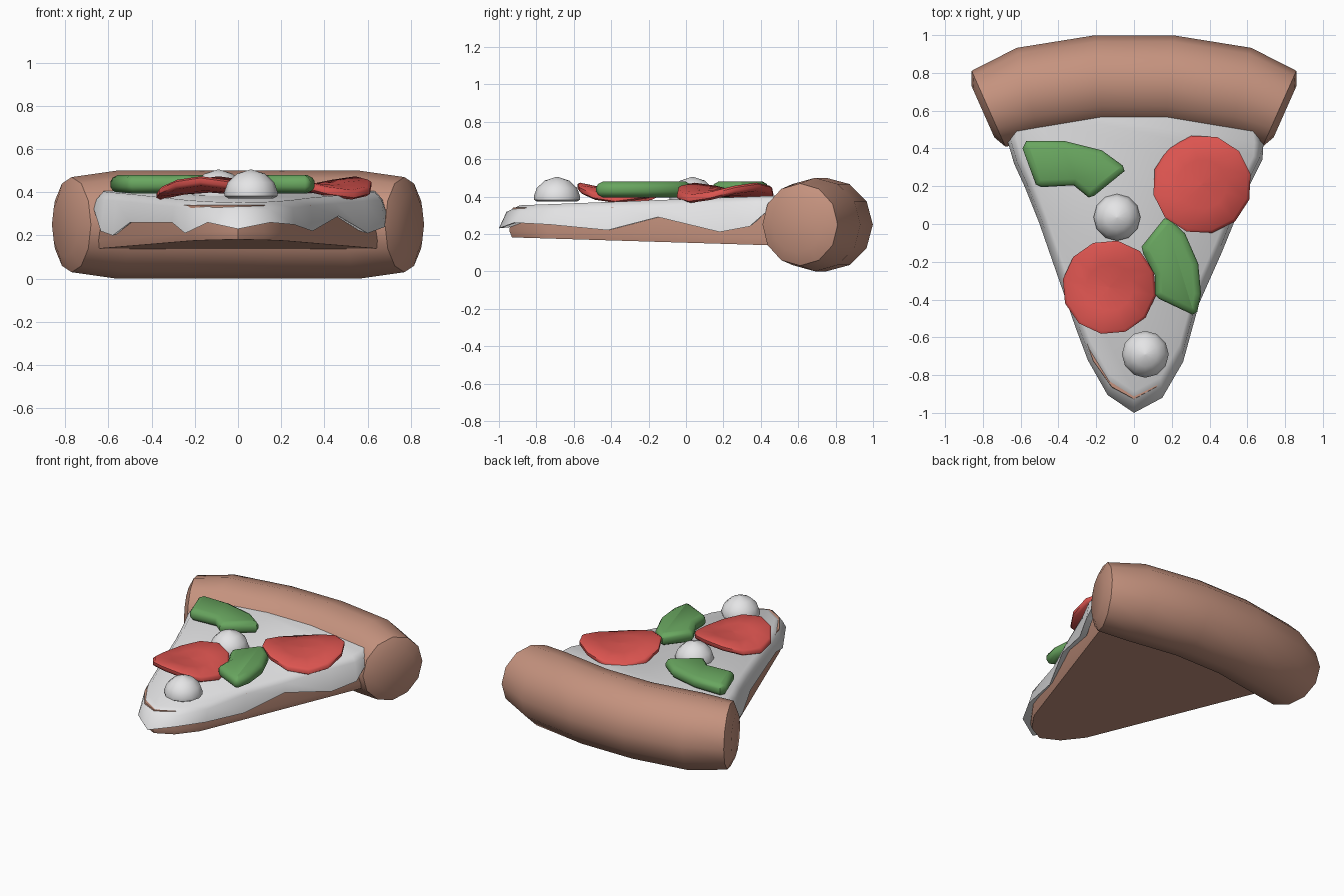
import bpy, bmesh, math
from mathutils import Vector

if "Cube" in bpy.data.objects:
    bpy.data.objects.remove(bpy.data.objects["Cube"])


def material(name, rgb):
    m = bpy.data.materials.new(name)
    m.diffuse_color = (*rgb, 1)
    m.use_nodes = True
    m.node_tree.nodes["Principled BSDF"].inputs["Base Color"].default_value = m.diffuse_color
    return m


BROWN = material("crust brown", (0.56, 0.29, 0.21))
WHITE = material("cheese white", (0.78, 0.78, 0.79))
RED = material("salami red", (0.72, 0.09, 0.08))
GREEN = material("pepper green", (0.14, 0.38, 0.115))


def finish(bm, name, mat, angle=50):
    bmesh.ops.recalc_face_normals(bm, faces=bm.faces)
    me = bpy.data.meshes.new(name)
    bm.to_mesh(me)
    bm.free()
    ob = bpy.data.objects.new(name, me)
    bpy.context.collection.objects.link(ob)
    me.materials.append(mat)
    bpy.ops.object.select_all(action='DESELECT')
    ob.select_set(True)
    bpy.context.view_layer.objects.active = ob
    bpy.ops.object.shade_smooth_by_angle(angle=math.radians(angle))
    return ob


def loft(name, loops, mat, cap_start=True, cap_end=True, angle=50):
    """Skin a stack of equal-length closed loops."""
    bm = bmesh.new()
    rings = [[bm.verts.new(p) for p in loop] for loop in loops]
    n = len(rings[0])
    for a, b in zip(rings, rings[1:]):
        for i in range(n):
            j = (i + 1) % n
            bm.faces.new((a[i], a[j], b[j], b[i]))
    if cap_start:
        bm.faces.new(rings[0])
    if cap_end:
        bm.faces.new(rings[-1])
    return finish(bm, name, mat, angle)


# Rolled outer crust: 12-sided tube along a shallow arc, closed by low caps
half = [(0.185, 0.75, 0.25, 5), (0.56, 0.69, 0.25, 14),
        (0.77, 0.61, 0.22, 24), (0.80, 0.595, 0.15, 24)]
path = [(-x, y, r, -t) for x, y, r, t in reversed(half)] + half
rings = []
for x, y, r, tilt in path:
    t = math.radians(tilt)
    ring = []
    for k in range(12):
        a = k * math.tau / 12
        d = r * math.cos(a)
        ring.append((x + d * math.sin(t), y + d * math.cos(t), 0.25 + r * math.sin(a)))
    rings.append(ring)
loft("outer_crust", rings, BROWN)

# Thin dough base, bottom rising gently towards the tip
side = [(0.69, 0.56), (0.22, -0.74), (0.12, -0.88)]
outline = side + [(0, -0.945)] + [(-x, y) for x, y in reversed(side)]
loft("dough_base", [
    [(x * 0.985, y * 0.985, 0.153 - 0.03 * y) for x, y in outline],
    [(x, y, 0.19 - 0.03 * y) for x, y in outline],
    [(x * 0.98, y * 0.98, 0.34) for x, y in outline]], BROWN)

# Cheese sheet with a wavy dripping rim (x, y, rim height)
rim = [(0.66, 0.62, 0.30), (0.685, 0.42, 0.31), (0.68, 0.34, 0.24), (0.60, 0.18, 0.21),
       (0.465, -0.15, 0.29), (0.345, -0.42, 0.22), (0.26, -0.73, 0.25), (0.15, -0.92, 0.26),
       (0, -1.0, 0.23), (-0.14, -0.905, 0.26), (-0.245, -0.72, 0.21), (-0.305, -0.56, 0.26),
       (-0.50, 0, 0.26), (-0.58, 0.2, 0.20), (-0.635, 0.32, 0.22), (-0.67, 0.44, 0.33),
       (-0.66, 0.62, 0.30)]


def cheese_loop(s, height):
    return [(x * s, 0.62 + (y - 0.62) * s, height(y, z)) for x, y, z in rim]


def top(y, drop=0):
    return 0.388 + 0.035 * y - drop


loft("cheese", [
    cheese_loop(0.94, lambda y, z: z + 0.01),
    cheese_loop(1.0, lambda y, z: z),
    cheese_loop(0.975, lambda y, z: top(y, 0.035)),
    cheese_loop(0.93, lambda y, z: top(y))], WHITE, cap_start=False, angle=60)


# Salami slices: saddle-curled 12-sided discs
def salami(name, cx, cy, r, high_angle):
    t = math.radians(high_angle)

    def pt(s, a, dz):
        u, v = s * math.cos(a), s * math.sin(a)
        z = 0.42 + dz + 0.036 * (u * u - v * v)
        return (cx + r * (u * math.cos(t) - v * math.sin(t)),
                cy + r * (u * math.sin(t) + v * math.cos(t)), z)

    stack = [(0.02, -0.022), (0.5, -0.022), (0.94, -0.022), (1.0, -0.01), (1.0, 0.01),
             (0.94, 0.022), (0.5, 0.022), (0.02, 0.022)]
    loft(name, [[pt(s, k * math.tau / 12, dz) for k in range(12)] for s, dz in stack], RED)


salami("salami_front", -0.13, -0.335, 0.25, 80)
salami("salami_back", 0.36, 0.21, 0.263, 42)


# Pepper strips: extruded curved outlines with rounded edges
def pepper(name, pts):
    c = sum((Vector(p) for p in pts), Vector((0, 0))) / len(pts)

    def loop(inset, z):
        out = []
        n = len(pts)
        for i in range(n):
            p, a, b = Vector(pts[i]), Vector(pts[i - 1]), Vector(pts[(i + 1) % n])
            e1, e2 = (p - a).normalized(), (b - p).normalized()
            nrm = (Vector((-e1.y, e1.x)) + Vector((-e2.y, e2.x))).normalized()
            q = p + nrm * inset
            out.append((q.x, q.y, z))
        return out

    loft(name, [loop(0.035, 0.395), loop(0.01, 0.408), loop(0, 0.425), loop(0, 0.45),
                loop(0.01, 0.467), loop(0.035, 0.48)], GREEN)


pepper("pepper_back", [(-0.59, 0.40), (-0.52, 0.21), (-0.49, 0.195), (-0.32, 0.205),
                       (-0.24, 0.14), (-0.21, 0.15), (-0.05, 0.28), (-0.06, 0.31),
                       (-0.17, 0.39), (-0.37, 0.44), (-0.57, 0.44)])
pepper("pepper_front", [(0.16, 0.03), (0.04, -0.12), (0.05, -0.16), (0.11, -0.27),
                        (0.11, -0.37), (0.13, -0.395), (0.31, -0.48), (0.335, -0.465),
                        (0.355, -0.37), (0.34, -0.21), (0.27, -0.05), (0.19, 0.025)])

# Small cheese domes
for name, cx, cy in (("dome_front", 0.06, -0.69), ("dome_back", -0.09, 0.035)):
    loops = [[(cx + r * math.cos(k * math.tau / 12), cy + r * math.sin(k * math.tau / 12), z)
              for k in range(12)]
             for r, z in ((0.105, 0.372), (0.122, 0.382), (0.124, 0.40), (0.108, 0.445),
                          (0.066, 0.485), (0.004, 0.505))]
    loft(name, loops, WHITE)
